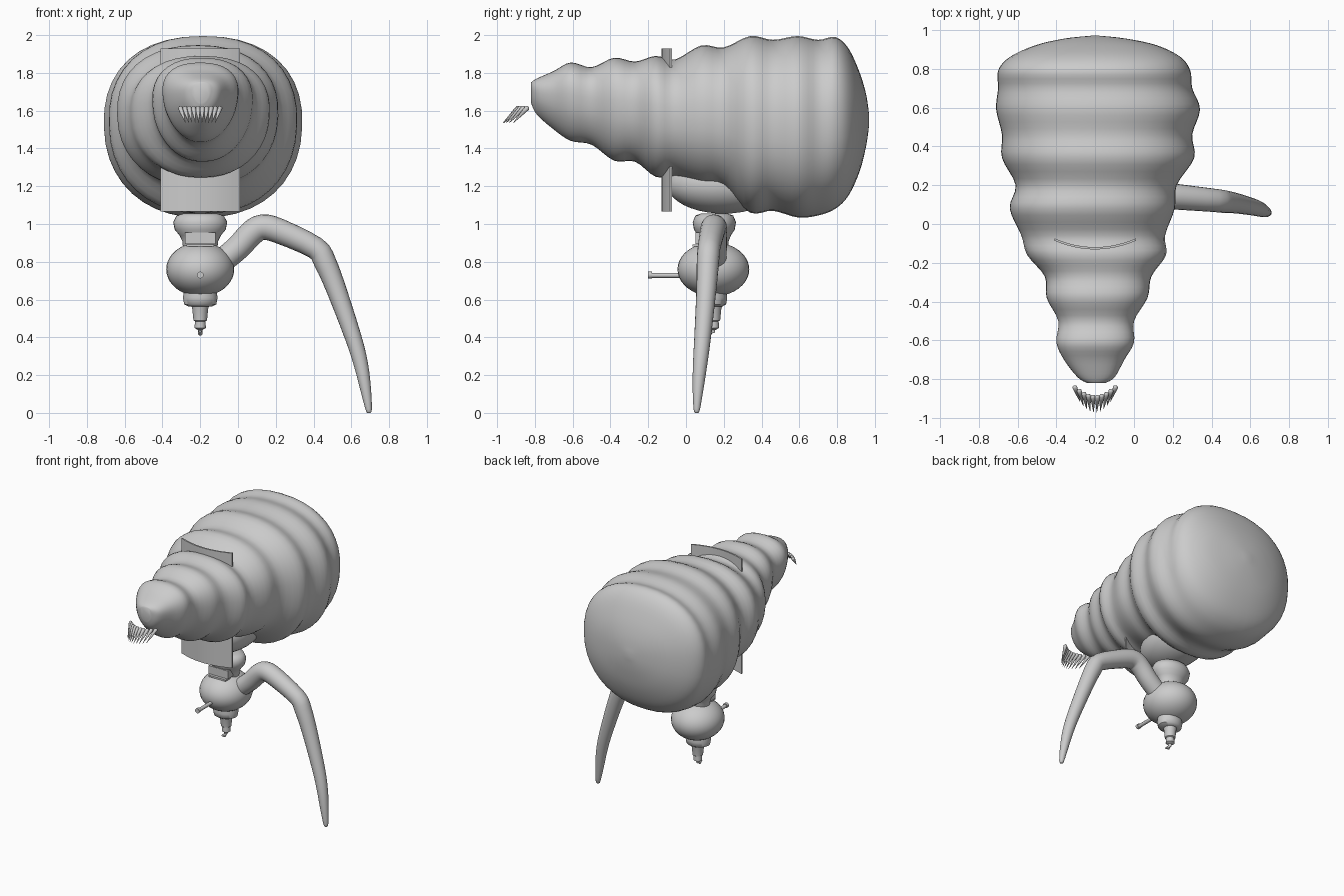
import bpy, bmesh, math
from mathutils import Vector

if "Cube" in bpy.data.objects:
    bpy.data.objects.remove(bpy.data.objects["Cube"])

CX = -0.2


def finish(name, bm, angle=50):
    bmesh.ops.recalc_face_normals(bm, faces=bm.faces)
    me = bpy.data.meshes.new(name)
    bm.to_mesh(me)
    bm.free()
    ob = bpy.data.objects.new(name, me)
    bpy.context.collection.objects.link(ob)
    bpy.context.view_layer.objects.active = ob
    ob.select_set(True)
    bpy.ops.object.shade_smooth_by_angle(angle=math.radians(angle))
    ob.select_set(False)
    return ob


def skin(name, rings, angle=50):
    bm = bmesh.new()
    rows = [[bm.verts.new(p) for p in r] for r in rings]
    n = len(rows[0])
    for a, b in zip(rows, rows[1:]):
        for i in range(n):
            bm.faces.new((a[i], a[(i + 1) % n], b[(i + 1) % n], b[i]))
    bm.faces.new(rows[0])
    bm.faces.new(rows[-1])
    return finish(name, bm, angle)


def smooth_rows(rows, steps):
    # Catmull-Rom through rows of numbers
    out = []
    for i in range(len(rows) - 1):
        p0, p1, p2, p3 = (rows[max(i - 1, 0)], rows[i], rows[i + 1], rows[min(i + 2, len(rows) - 1)])
        for s in range(steps):
            t = s / steps
            out.append([0.5 * (2*b + (c-a)*t + (2*a-5*b+4*c-d)*t*t + (3*b-a-3*c+d)*t**3)
                        for a, b, c, d in zip(p0, p1, p2, p3)])
    return out + [list(rows[-1])]


def lathe(name, profile, cy, sy=1.0, n=32):
    return skin(name, [[(CX + r * math.cos(2*math.pi*i/n), cy + sy * r * math.sin(2*math.pi*i/n), z)
                        for i in range(n)] for r, z in profile])


def tube(name, path, n=16):
    # path rows: x, y, z, radius
    pts = [Vector(p[:3]) for p in path]
    rings = []
    for i, p in enumerate(pts):
        d = (pts[min(i + 1, len(pts) - 1)] - pts[max(i - 1, 0)]).normalized()
        ref = Vector((0, 1, 0)) if abs(d.y) < 0.9 else Vector((1, 0, 0))
        u = d.cross(ref).normalized()
        v = d.cross(u)
        rings.append([p + path[i][3] * (u * math.cos(2*math.pi*k/n) + v * math.sin(2*math.pi*k/n))
                      for k in range(n)])
    return skin(name, rings)


def ellipsoid(name, loc, rad):
    bm = bmesh.new()
    bmesh.ops.create_uvsphere(bm, u_segments=32, v_segments=20, radius=1)
    for v in bm.verts:
        v.co = Vector([l + c * r for l, c, r in zip(loc, v.co, rad)])
    return finish(name, bm)


# Ribbed, swollen body: y, left x, right x, bottom z, top z
stations = [
    (-0.82, -0.24, -0.15, 1.64, 1.75), (-0.79, -0.29, -0.10, 1.58, 1.77),
    (-0.70, -0.36, -0.05, 1.50, 1.81), (-0.61, -0.40, 0.00, 1.44, 1.855),
    (-0.50, -0.39, 0.00, 1.42, 1.83), (-0.38, -0.45, 0.07, 1.335, 1.88),
    (-0.27, -0.46, 0.09, 1.33, 1.86), (-0.16, -0.55, 0.165, 1.25, 1.89),
    (-0.06, -0.58, 0.16, 1.25, 1.87), (0.08, -0.64, 0.21, 1.20, 1.945),
    (0.20, -0.61, 0.22, 1.18, 1.935), (0.34, -0.68, 0.31, 1.06, 1.995),
    (0.46, -0.68, 0.30, 1.07, 1.975), (0.59, -0.71, 0.34, 1.035, 1.995),
    (0.70, -0.70, 0.30, 1.045, 1.975), (0.79, -0.70, 0.29, 1.08, 1.99),
    (0.86, -0.64, 0.24, 1.15, 1.93), (0.92, -0.51, 0.12, 1.28, 1.80),
    (0.955, -0.36, -0.04, 1.42, 1.68), (0.97, -0.22, -0.18, 1.53, 1.57)]
rings = []
for y, x0, x1, z0, z1 in smooth_rows(stations, 4):
    k = max(0.04, 0.32 - 0.35 * (y + 0.8))       # egg shape towards the nose
    ring = []
    n = 40
    raw = []
    for i in range(n):
        a = 2 * math.pi * i / n
        c, s = math.cos(a), math.sin(a)
        e = 2 / 2.25
        raw.append((math.copysign(abs(c)**e, c) * (1 + k * s), math.copysign(abs(s)**e, s)))
    m = max(r[0] for r in raw)
    for cx, cz in raw:
        ring.append(((x0 + x1)/2 + (x1 - x0)/2 * cx / m, y, (z0 + z1)/2 + (z1 - z0)/2 * cz))
    rings.append(ring)
skin("ribbed_body", rings, 80)

# Curved upright plate through the body
outer, inner = [], []
for i in range(13):
    t = i / 6 - 1
    x, y = CX + 0.21 * t, -0.125 + 0.045 * t * t
    outer.append((x, y - 0.006))
    inner.append((x, y + 0.006))
loop = outer + inner[::-1]
skin("curved_plate", [[(x, y, z) for x, y in loop] for z in (1.065, 1.93)], 40)

# Rounded underside mass behind the plate
ellipsoid("underside_swelling", (CX, 0.2, 1.21), (0.19, 0.3, 0.155))

# Neck collar, head bulb and nozzle
lathe("neck_collar", [(0.09, 1.055), (0.125, 1.045), (0.143, 1.01), (0.135, 0.97), (0.11, 0.94),
                      (0.095, 0.91), (0.09, 0.86)], 0.15, 0.8)
ellipsoid("head_bulb", (CX, 0.145, 0.76), (0.18, 0.19, 0.143))
lathe("mouth_ring", [(0.085, 0.65), (0.092, 0.61), (0.085, 0.575), (0.06, 0.562)], 0.14, 0.85)
lathe("nozzle", [(0.05, 0.58), (0.042, 0.55), (0.036, 0.49), (0.028, 0.485), (0.03, 0.45),
                 (0.014, 0.44)], 0.145)
tube("nozzle_tip", [(CX, 0.145, 0.46, 0.014), (CX, 0.142, 0.43, 0.012), (CX, 0.125, 0.422, 0.013),
                    (CX, 0.10, 0.43, 0.006)], 10)

# Small bracket on the front of the neck
for name, w, z0, z1, y in (("bracket_plate", 0.08, 0.895, 0.955, 0.05),
                           ("bracket_lip", 0.072, 0.88, 0.892, 0.035)):
    skin(name, [[(CX - w, y, z), (CX + w, y, z), (CX + w, y + 0.06, z), (CX - w, y + 0.06, z)]
                for z in (z0, z1)])

# Forward pin with end cap
tube("forward_pin", [(CX, 0.0, 0.728, 0.013), (CX, -0.19, 0.728, 0.013)], 12)
tube("pin_cap", [(CX, -0.18, 0.73, 0.018), (CX, -0.2, 0.73, 0.018)], 12)

# Single bent leg
leg = [(-0.09, 0.15, 0.80, 0.065), (0.0, 0.15, 0.875, 0.066), (0.07, 0.15, 0.95, 0.068),
       (0.13, 0.148, 0.983, 0.068), (0.22, 0.14, 0.962, 0.066), (0.41, 0.122, 0.873, 0.06),
       (0.46, 0.116, 0.80, 0.059), (0.52, 0.108, 0.655, 0.053), (0.61, 0.088, 0.40, 0.044),
       (0.65, 0.075, 0.26, 0.038), (0.675, 0.064, 0.13, 0.029), (0.692, 0.057, 0.02, 0.017),
       (0.695, 0.056, 0.0, 0.008)]
tube("leg", smooth_rows(leg, 3), 20)

# Comb of teeth under the nose
for i in range(10):
    t = i / 4.5 - 1
    root = Vector((CX + 0.105 * t, -0.89 + 0.05 * t * t, 1.615))
    tip = Vector((CX + 0.078 * t, -0.97 + 0.055 * t * t, 1.535))
    d = (tip - root).normalized()
    tube(f"tooth_{i + 1}", [(*(root - d * 0.008), 0.005), (*root, 0.013),
                            (*root.lerp(tip, 0.25), 0.011), (*tip, 0.001)], 10)
